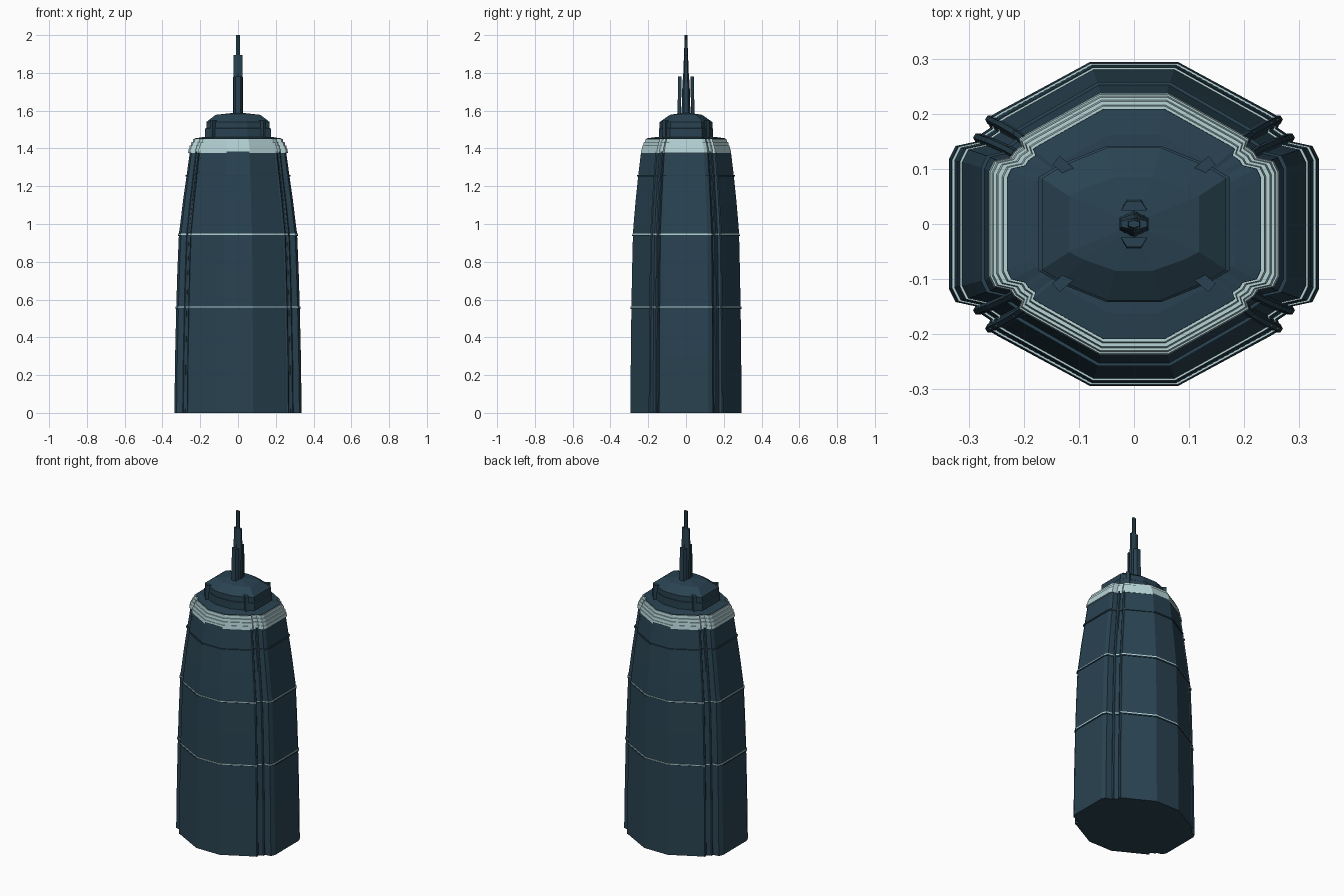
import bpy, bmesh, math
from mathutils import Matrix, Vector

if "Cube" in bpy.data.objects:
    bpy.data.objects.remove(bpy.data.objects["Cube"])


def material(name, rgb):
    m = bpy.data.materials.new(name)
    m.diffuse_color = (*rgb, 1)
    m.use_nodes = True
    m.node_tree.nodes["Principled BSDF"].inputs["Base Color"].default_value = m.diffuse_color
    return m


GLASS = material("dark blue glass", (0.022, 0.055, 0.082))
PALE = material("pale blue metal", (0.47, 0.66, 0.68))


def finish(name, bm, mat):
    bmesh.ops.recalc_face_normals(bm, faces=bm.faces)
    me = bpy.data.meshes.new(name)
    bm.to_mesh(me)
    bm.free()
    me.materials.append(mat)
    ob = bpy.data.objects.new(name, me)
    bpy.context.collection.objects.link(ob)
    return ob


def mirror_plan(q):
    """Full outline from one quadrant running from the +y side to the +x side."""
    right = q + [(x, -y) for x, y in reversed(q)]
    return right + [(-x, y) for x, y in reversed(right)]


def loft(name, rings, mat):
    """rings: list of (outline, z)"""
    bm = bmesh.new()
    loops = [[bm.verts.new((x, y, z)) for x, y in o] for o, z in rings]
    n = len(loops[0])
    for a, b in zip(loops, loops[1:]):
        for i in range(n):
            j = (i + 1) % n
            bm.faces.new((a[i], a[j], b[j], b[i]))
    bm.faces.new(loops[0][::-1])
    bm.faces.new(loops[-1])
    return finish(name, bm, mat)


def scaled(plan, sx, sy):
    return [(x * sx, y * sy) for x, y in plan]


def box(name, centre, size, mat, angle=0):
    bm = bmesh.new()
    mtx = (Matrix.Translation(Vector(centre)) @ Matrix.Rotation(angle, 4, 'Z')
           @ Matrix.Diagonal((*size, 1)))
    bmesh.ops.create_cube(bm, size=1, matrix=mtx)
    return finish(name, bm, mat)


# Tower plan with notched corners, and its taper (z, x scale, y scale)
PLAN = mirror_plan([(0.08, 0.295), (0.25, 0.203), (0.268, 0.192), (0.262, 0.175),
                    (0.28, 0.163), (0.288, 0.15), (0.325, 0.142), (0.337, 0.118)])
TAPER = [(0, 1, 1), (0.3, 0.988, 0.99), (0.56, 0.97, 0.98), (0.75, 0.953, 0.968),
         (0.95, 0.928, 0.952), (1.0, 0.908, 0.94), (1.12, 0.865, 0.905),
         (1.25, 0.81, 0.86), (1.385, 0.755, 0.805)]


def scale_at(z):
    for (z0, a0, b0), (z1, a1, b1) in zip(TAPER, TAPER[1:]):
        if z <= z1:
            t = (z - z0) / (z1 - z0)
            return a0 + t * (a1 - a0), b0 + t * (b1 - b0)
    return TAPER[-1][1:]


loft("tower_body", [(scaled(PLAN, a, b), z) for z, a, b in TAPER], GLASS)


def band(name, z, h, grow, mat):
    a, b = scale_at(z)
    o = scaled(PLAN, a + grow, b + grow)
    loft(name, [(o, z - h / 2), (o, z + h / 2)], mat)


# Thin storey bands
for i, z in enumerate((0.56, 0.945)):
    band(f"ledge_{i}", z - 0.006, 0.007, 0.014, GLASS)
    band(f"pale_line_{i}", z + 0.001, 0.006, 0.012, PALE)
band("upper_ledge", 1.255, 0.008, 0.018, GLASS)

# Slender columns in the corner notches
for sx in (-1, 1):
    for sy in (-1, 1):
        for k, (px, py) in enumerate(((0.262, 0.19), (0.284, 0.157))):
            rings = []
            for z, a, b in TAPER:
                rings.append(([(sx * px * a + 0.009 * math.cos(t * math.pi / 3),
                                sy * py * b + 0.009 * math.sin(t * math.pi / 3))
                               for t in range(6)], z))
            loft(f"corner_column_{k}", rings, GLASS)

# Stepped pale cornice
steps = [(1.375, 1.396, 0.785, 0.808), (1.396, 1.415, 0.768, 0.79),
         (1.415, 1.433, 0.742, 0.765), (1.433, 1.45, 0.712, 0.735)]
for i, (z0, z1, a, b) in enumerate(steps):
    loft(f"cornice_step_{i}", [(scaled(PLAN, a, b), z0),
                               (scaled(PLAN, a - 0.008, b - 0.008), z1)], PALE)
loft("roof", [(scaled(PLAN, 0.69, 0.715), 1.44), (scaled(PLAN, 0.685, 0.71), 1.453),
              (scaled(PLAN, 0.55, 0.55), 1.46)], GLASS)

# Crown with bevelled top and corner buttresses
CROWN = mirror_plan([(0.05, 0.142), (0.135, 0.108), (0.174, 0.085)])
loft("crown", [(CROWN, 1.445), (CROWN, 1.505), (scaled(CROWN, 0.965, 0.98), 1.508),
               (scaled(CROWN, 0.965, 0.98), 1.54), (scaled(CROWN, 0.68, 0.6), 1.578),
               (scaled(CROWN, 0.15, 0.15), 1.588)], GLASS)
for sx in (-1, 1):
    for sy in (-1, 1):
        box("crown_buttress", (sx * 0.123, sy * 0.1, 1.498), (0.05, 0.02, 0.1), GLASS,
            sx * sy * math.radians(40))

# Spire: tapering mast, needle and two side fins
HEX = [(0.026, 0.012), (0.026, -0.012), (0, -0.024), (-0.026, -0.012),
       (-0.026, 0.012), (0, 0.024)]
loft("mast", [(HEX, 1.57), (scaled(HEX, 1, 0.8), 1.74), (scaled(HEX, 0.95, 0.6), 1.8),
              (scaled(HEX, 0.9, 0.45), 1.895)], GLASS)
loft("needle", [(scaled(HEX, 0.45, 0.45), 1.88), (scaled(HEX, 0.4, 0.3), 2.0)], GLASS)
for s in (-1, 1):
    fin = [(-0.024, s * 0.026), (0.024, s * 0.026), (0.013, s * 0.045), (-0.013, s * 0.045)]
    loft("spire_fin", [(fin, 1.57), (scaled(fin, 1, 0.93), 1.78)], GLASS)
